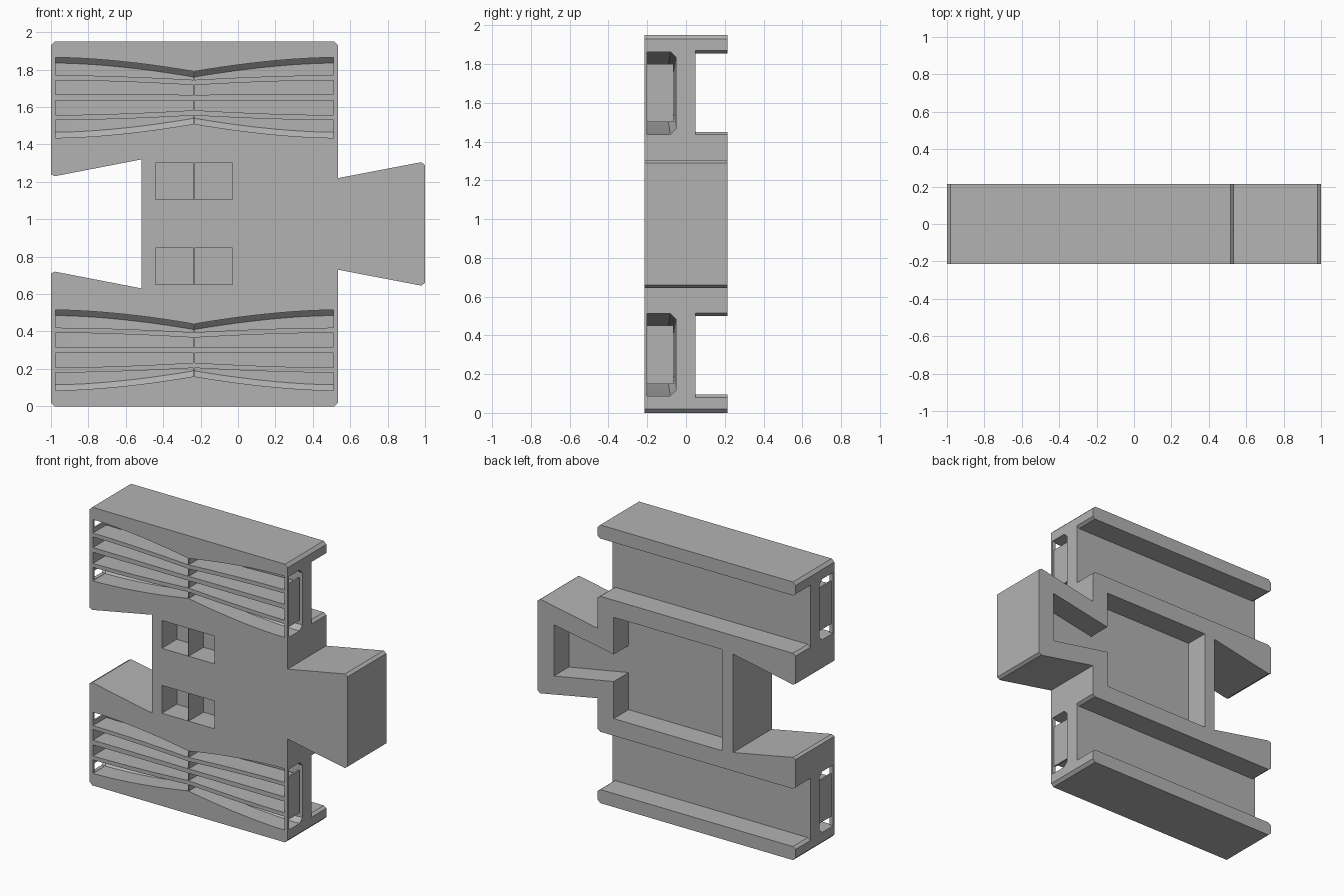
import bpy, bmesh

if "Cube" in bpy.data.objects:
    bpy.data.objects.remove(bpy.data.objects["Cube"], do_unlink=True)

FRONT, BACK = -0.215, 0.215
MID_Z, MID_X = 0.975, -0.235
LEFT, RIGHT = -0.975, 0.51          # ends of the vent openings
WEB = 0.05                          # half thickness of the central web

grey = bpy.data.materials.new("plain grey")
grey.use_nodes = True
grey.diffuse_color = (0.45, 0.45, 0.45, 1)
grey.node_tree.nodes["Principled BSDF"].inputs["Base Color"].default_value = grey.diffuse_color


def loft(name, sections):
    """Skin a list of matching closed loops and cap both ends."""
    bm = bmesh.new()
    rings = [[bm.verts.new(p) for p in s] for s in sections]
    n = len(rings[0])
    for a, b in zip(rings, rings[1:]):
        for i in range(n):
            j = (i + 1) % n
            bm.faces.new((a[i], a[j], b[j], b[i]))
    bm.faces.new(rings[0])
    bm.faces.new(rings[-1])
    bmesh.ops.recalc_face_normals(bm, faces=bm.faces)
    me = bpy.data.meshes.new(name)
    bm.to_mesh(me)
    bm.free()
    me.materials.append(grey)
    ob = bpy.data.objects.new(name, me)
    bpy.context.collection.objects.link(ob)
    return ob


def prism(name, outline, y0, y1):
    return loft(name, [[(x, y, z) for x, z in outline] for y in (y0, y1)])


def box(name, x0, x1, y0, y1, z0, z1):
    return prism(name, [(x0, z0), (x1, z0), (x1, z1), (x0, z1)], y0, y1)


def cut(target, cutter):
    cutter.hide_render = True
    mod = target.modifiers.new("cut", "BOOLEAN")
    mod.operation, mod.solver, mod.object = "DIFFERENCE", "EXACT", cutter
    bpy.context.view_layer.update()
    done = target.evaluated_get(bpy.context.evaluated_depsgraph_get())
    mesh = bpy.data.meshes.new_from_object(done)
    target.modifiers.clear()
    target.data = mesh
    bpy.data.objects.remove(cutter, do_unlink=True)


def flip(z, side):
    return MID_Z + side * (z - MID_Z)


def symmetric(upper):
    """Complete an outline with its mirror image below the middle height."""
    return upper + [(x, flip(z, -1)) for x, z in reversed(upper)]


def pinch(x):
    """0 at either end of the vent, 1 at the centre rib."""
    end = LEFT if x < MID_X else RIGHT
    return ((x - end) / (MID_X - end)) ** 1.7


# Body: block with a dovetail tab on one side and a matching socket on the other
body = prism("body", symmetric([
    (-0.515, 1.32), (-0.98, 1.23), (-1, 1.24), (-1, 1.93), (-0.98, 1.95),
    (0.515, 1.95), (0.535, 1.93), (0.535, 1.22), (0.98, 1.305), (1, 1.29)]), FRONT, BACK)

# Rear pocket following the block and the tab
cut(body, prism("pocket_cutter", symmetric([
    (-0.43, 1.33), (0.41, 1.33), (0.41, 1.07), (0.874, 1.155)]), WEB, 0.3))

steps = 10
xs = [LEFT + (MID_X - LEFT) * i / steps for i in range(steps)]
xs += [MID_X + (RIGHT - MID_X) * i / steps for i in range(steps + 1)]

for side, label in ((1, "upper"), (-1, "lower")):
    centre = flip(1.65, side)

    # Rear channel with flared ends
    ends = [(-1.02, 0.2325), (-0.98, 0.2025), (0.515, 0.2025), (0.555, 0.2325)]
    mid = flip(1.6525, side)
    outline = [(x, mid + h) for x, h in ends] + [(x, mid - h) for x, h in reversed(ends)]
    cut(body, prism("channel_cutter", outline, WEB, 0.3))

    # Vent cavity pinched toward the centre, with bevelled rear corners
    sections = []
    for x in xs:
        h = 0.215 - 0.075 * pinch(x)
        b = -WEB - 0.012 * pinch(x)
        half = [(-0.3, h), (b - 0.03, h), (b, h - 0.03)]
        loop = half + [(y, -z) for y, z in reversed(half)]
        sections.append([(x, y, centre + z) for y, z in loop])
    cut(body, loft("vent_cutter", sections))

    # Windows through both end walls
    for x0, x1 in ((-1.1, -0.95), (0.48, 0.6)):
        half = [(-0.2, 0.213), (-0.081, 0.213), (-0.051, 0.183)]
        loop = half + [(y, -z) for y, z in reversed(half)]
        cut(body, loft("window_cutter", [[(x, y, centre + z) for y, z in loop] for x in (x0, x1)]))

    # Paired square recesses with a thin divider between them
    z0, z1 = sorted((flip(1.105, side), flip(1.3, side)))
    for x0, x1 in ((-0.44, MID_X - 0.003), (MID_X + 0.003, -0.03)):
        cut(body, box("recess_cutter", x0, x1, -0.3, -WEB, z0, z1))

    # Curved vent slats: (top at end, top at centre, bottom at end, bottom at centre)
    slats = ((0.12, 0.095, 0.093, 0.067), (0.018, 0.015, -0.015, -0.015),
             (-0.093, -0.067, -0.12, -0.095))
    for k, (te, tc, be, bc) in enumerate(slats):
        top = [(x, centre + te + (tc - te) * pinch(x)) for x in xs]
        low = [(x, centre + be + (bc - be) * pinch(x)) for x in reversed(xs)]
        prism(f"{label}_vent_slat_{k + 1}", top + low, FRONT, -0.065)

    # Centre rib and end plates tying the slats together
    box(label + "_vent_rib", MID_X - 0.003, MID_X + 0.003, FRONT + 0.001, -0.06,
        centre - 0.142, centre + 0.142)
    for x, end in ((LEFT - 0.012, "right"), (RIGHT, "left")):
        box(f"{label}_{end}_vent_plate", x, x + 0.012, -0.2, -0.065,
            centre - 0.15, centre + 0.15)
